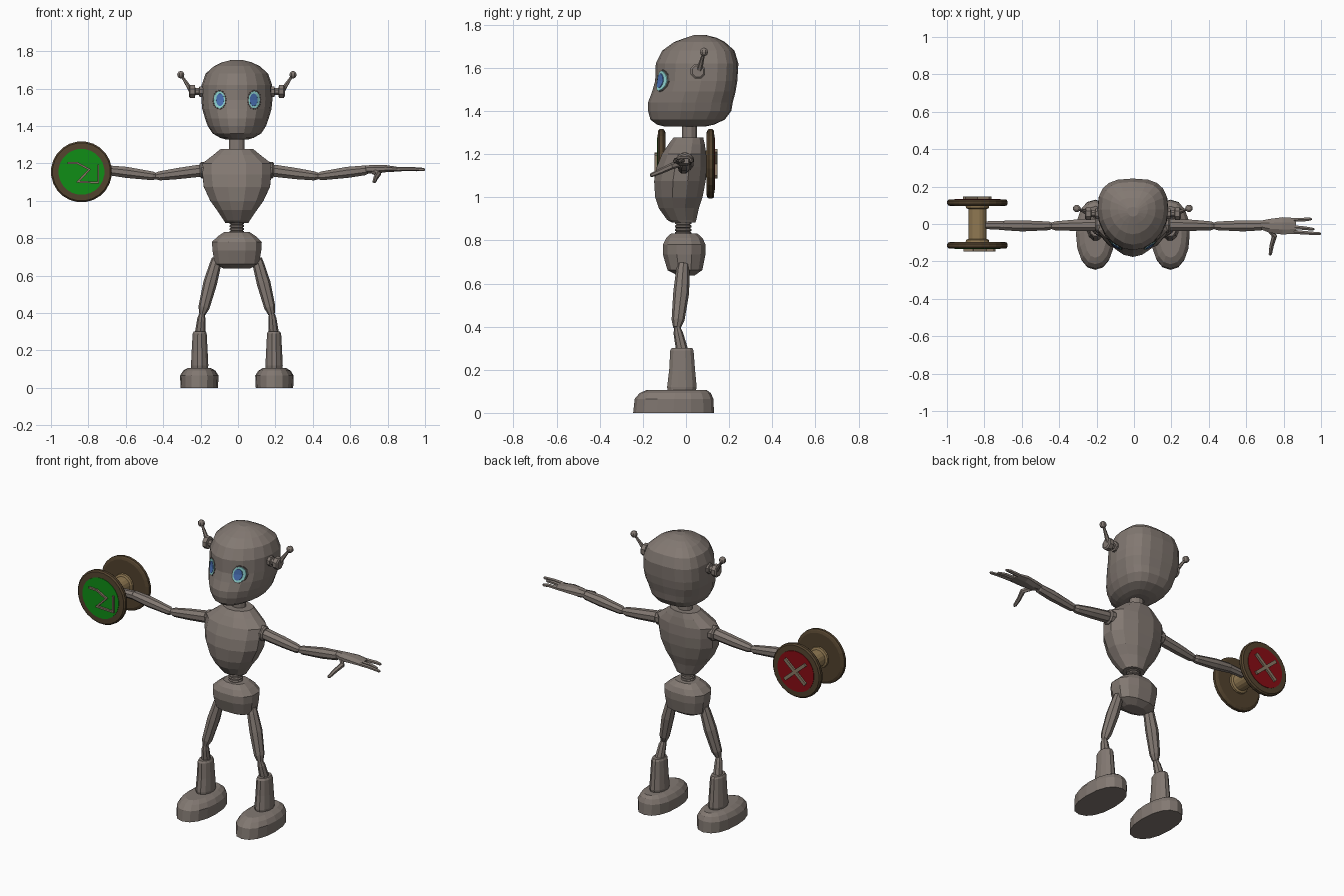
import bpy, bmesh, math
from mathutils import Vector
from mathutils.bvhtree import BVHTree

X0 = -0.006  # body centre line


def material(name, rgb):
    m = bpy.data.materials.new(name)
    m.diffuse_color = (*rgb, 1)
    return m


METAL = material("warm grey metal", (0.225, 0.19, 0.168))
DARK = material("dark eye rim", (0.10, 0.09, 0.085))
CYAN = material("pale cyan", (0.30, 0.72, 0.70))
BLUE = material("iris blue", (0.07, 0.17, 0.48))
BROWN = material("dark wood", (0.085, 0.055, 0.027))
TAN = material("light wood", (0.28, 0.19, 0.085))
GREEN = material("sign green", (0.005, 0.27, 0.008))
RED = material("sign red", (0.25, 0.004, 0.007))
SIGN = material("sign bars", (0.25, 0.19, 0.13))


def make(name, verts, faces, mat):
    bm = bmesh.new()
    vs = [bm.verts.new((v[0] + X0, v[1], v[2])) for v in verts]
    for f in faces:
        bm.faces.new([vs[i] for i in f])
    bmesh.ops.recalc_face_normals(bm, faces=bm.faces)
    me = bpy.data.meshes.new(name)
    bm.to_mesh(me)
    bm.free()
    me.materials.append(mat)
    ob = bpy.data.objects.new(name, me)
    bpy.context.collection.objects.link(ob)
    return ob


def skin(name, rings, mat):
    """Bridge rings of points and cap both ends."""
    n, k = len(rings[0]), len(rings)
    faces = [(i * n + j, i * n + (j + 1) % n, (i + 1) * n + (j + 1) % n, (i + 1) * n + j)
             for i in range(k - 1) for j in range(n)]
    faces += [tuple(range(n)), tuple(range((k - 1) * n, k * n))]
    return make(name, [p for r in rings for p in r], faces, mat)


def power(v, e):
    return math.copysign(abs(v) ** (2 / e), v)


def loft(name, rows, n=16, cx=0, front=2.0, back=2.0, split=0.5, mat=METAL):
    """Stacked sections (z, half width, y front, y back)."""
    rings = []
    for z, hx, y0, y1 in rows:
        ym = y0 + (y1 - y0) * split
        ring = []
        for j in range(n):
            a = 2 * math.pi * (j + 0.5) / n if n < 14 else 2 * math.pi * j / n
            c, s = math.cos(a), math.sin(a)
            e = back if s > 0 else front
            ring.append((cx + hx * power(c, e), ym + (y1 - ym if s > 0 else ym - y0) * power(s, e), z))
        rings.append(ring)
    return skin(name, rings, mat)


def tube(name, pts, n=8, mat=METAL):
    """Tube through (x, y, z, radius[, second radius])."""
    d = (Vector(pts[-1][:3]) - Vector(pts[0][:3])).normalized()
    u = d.cross(Vector((0, 0, 1)))
    u = u.normalized() if u.length > 0.01 else Vector((1, 0, 0))
    v = u.cross(d)
    rings = []
    for p in pts:
        rings.append([Vector(p[:3]) + u * p[3] * math.cos(2 * math.pi * (j + 0.5) / n)
                      + v * p[-1] * math.sin(2 * math.pi * (j + 0.5) / n) for j in range(n)])
    return skin(name, rings, mat)


# Head: squarish at the back, pointed at the face
head = loft("head", [
    (1.328, 0.06, -0.10, 0.09), (1.337, 0.09, -0.135, 0.13), (1.36, 0.13, -0.165, 0.18),
    (1.40, 0.156, -0.176, 0.21), (1.44, 0.17, -0.176, 0.217), (1.49, 0.185, -0.157, 0.23),
    (1.54, 0.19, -0.143, 0.238), (1.62, 0.188, -0.14, 0.243), (1.68, 0.167, -0.11, 0.225),
    (1.72, 0.122, -0.055, 0.18), (1.74, 0.08, 0.0, 0.14), (1.753, 0.03, 0.04, 0.09)],
    n=20, front=1.9, back=2.8, split=0.56)
tree = BVHTree.FromPolygons([v.co.copy() for v in head.data.vertices],
                            [tuple(p.vertices) for p in head.data.polygons])


def eye_plate(name, cx, cz, rx, rz, lift, mat):
    """Oval disc projected onto the face."""
    n, verts, faces = 12, [], []
    for t in (0.01, 0.5, 1.0, 1.03):
        for j in range(n):
            a = 2 * math.pi * j / n
            x, z = cx + t * rx * math.cos(a), cz + t * rz * math.sin(a)
            hit = tree.ray_cast(Vector((x + X0, -1, z)), Vector((0, 1, 0)))[0]
            verts.append((x, hit.y - (lift if t <= 1 else -0.003), z))
    for i in range(3):
        faces += [(i * n + j, i * n + (j + 1) % n, (i + 1) * n + (j + 1) % n, (i + 1) * n + j) for j in range(n)]
    faces.append(tuple(range(n)))
    make(name, verts, faces, mat)


# Neck, torso, waist rings, pelvis
tube("neck", [(0, 0.016, 1.26, 0.043, 0.036), (0, 0.016, 1.35, 0.043, 0.036)], 12)
loft("torso", [
    (0.882, 0.064, -0.065, 0.045), (0.895, 0.072, -0.09, 0.05), (0.95, 0.11, -0.13, 0.063),
    (1.0, 0.147, -0.147, 0.08), (1.075, 0.183, -0.152, 0.095), (1.14, 0.19, -0.14, 0.1),
    (1.20, 0.19, -0.115, 0.097), (1.245, 0.13, -0.085, 0.09), (1.277, 0.09, -0.06, 0.082)],
    n=12, front=2.0, back=2.2)
for i in range(4):
    z = 0.825 + i * 0.016
    tube("waist_ring", [(0, -0.013, z, 0.032), (0, -0.013, z + 0.004, 0.04),
                        (0, -0.013, z + 0.012, 0.04), (0, -0.013, z + 0.016, 0.032)], 12)
loft("pelvis", [
    (0.637, 0.07, -0.04, 0.04), (0.662, 0.122, -0.088, 0.078), (0.735, 0.134, -0.11, 0.093),
    (0.78, 0.137, -0.11, 0.093), (0.81, 0.105, -0.095, 0.08), (0.833, 0.07, -0.07, 0.053)],
    n=12, front=2.5, back=2.5)

for s, side in ((-1, "left"), (1, "right")):
    # Eyes
    eye_plate(side + "_eye_rim", s * 0.093, 1.54, 0.037, 0.052, 0.003, DARK)
    eye_plate(side + "_eye", s * 0.093, 1.54, 0.031, 0.046, 0.006, CYAN)
    eye_plate(side + "_iris", s * 0.090, 1.54, 0.021, 0.034, 0.009, BLUE)
    # Ear knob and antenna
    tube(side + "_ear", [(s * x, 0.055, 1.584, r) for x, r in (
        (0.165, 0.03), (0.2, 0.03), (0.203, 0.02), (0.222, 0.02), (0.225, 0.037),
        (0.25, 0.037), (0.256, 0.028))])
    tube(side + "_antenna", [(s * 0.245, 0.062, 1.59, 0.014), (s * 0.265, 0.07, 1.622, 0.011),
                             (s * 0.298, 0.083, 1.672, 0.006)], 6)
    tube(side + "_antenna_ball", [(s * 0.3, 0.083, 1.674 + 0.02 * math.sin(a), 0.02 * math.cos(a) + 0.0005)
                                  for a in [math.pi * (i / 6 - 0.5) for i in range(7)]])
    # Arm
    tube(side + "_shoulder", [(s * 0.15, -0.005, 1.165, 0.046), (s * 0.19, -0.005, 1.163, 0.044),
                              (s * 0.198, -0.005, 1.163, 0.036)], 10)
    tube(side + "_upper_arm", [(s * 0.18, -0.005, 1.163, 0.03), (s * 0.205, -0.005, 1.16, 0.035),
                               (s * 0.32, -0.007, 1.145, 0.032), (s * 0.415, -0.01, 1.133, 0.026),
                               (s * 0.44, -0.01, 1.131, 0.016)])
    tube(side + "_forearm", [(s * 0.43, -0.01, 1.131, 0.016), (s * 0.45, -0.01, 1.133, 0.025),
                             (s * 0.59, -0.01, 1.152, 0.032), (s * 0.685, -0.008, 1.163, 0.028),
                             (s * 0.70, -0.008, 1.164, 0.02)])
    # Leg
    tube(side + "_thigh", [(s * 0.108, -0.012, 0.69, 0.026), (s * 0.115, -0.015, 0.66, 0.031),
                           (s * 0.143, -0.022, 0.56, 0.037), (s * 0.176, -0.037, 0.43, 0.03),
                           (s * 0.185, -0.042, 0.395, 0.018)])
    tube(side + "_shin", [(s * 0.186, -0.042, 0.40, 0.014), (s * 0.19, -0.036, 0.37, 0.022),
                          (s * 0.197, -0.018, 0.29, 0.028)])
    loft(side + "_boot_cuff", [(0.09, 0.045, -0.085, 0.045), (0.12, 0.048, -0.09, 0.052),
                               (0.20, 0.044, -0.08, 0.044), (0.29, 0.039, -0.075, 0.037),
                               (0.302, 0.033, -0.067, 0.03)], n=12, cx=s * 0.199)
    loft(side + "_foot", [(0.0, 0.1, -0.245, 0.13), (0.065, 0.103, -0.238, 0.127),
                          (0.092, 0.086, -0.215, 0.115), (0.107, 0.06, -0.18, 0.095)],
         cx=s * 0.201, front=2.2, back=2.3)

# Open hand
tube("palm", [(0.685, -0.005, 1.168, 0.025, 0.022), (0.73, -0.01, 1.168, 0.04, 0.026),
              (0.80, -0.01, 1.172, 0.05, 0.02), (0.872, -0.01, 1.168, 0.045, 0.012)])
for y0, y1, tip in ((0.022, 0.026, 0.957), (-0.017, -0.028, 0.97), (-0.042, -0.052, 1.006)):
    tube("finger", [(0.86, y0, 1.169, 0.012), (0.92, (y0 + y1) / 2, 1.171, 0.011),
                    (tip - 0.008, y1, 1.167, 0.009), (tip, y1, 1.167, 0.004)], 6)
tube("thumb", [(0.73, -0.03, 1.155, 0.016), (0.757, -0.065, 1.145, 0.015), (0.742, -0.115, 1.122, 0.013),
               (0.735, -0.16, 1.103, 0.01), (0.734, -0.167, 1.10, 0.004)], 6)

# Spool with two round signs
SX, SZ = -0.831, 1.155
tube("spool_arm_plug", [(-0.69, -0.008, 1.163, 0.026), (-0.80, -0.006, 1.158, 0.022)])
tube("spool_hub", [(SX, y, SZ, r) for y, r in (
    (-0.1, 0.065), (-0.085, 0.062), (-0.08, 0.05), (0.08, 0.05), (0.085, 0.062), (0.1, 0.065))], 16, TAN)
for s, tag, mat in ((-1, "front", GREEN), (1, "back", RED)):
    tube(tag + "_disc", [(SX, s * y, SZ, r) for y, r in (
        (0.095, 0.145), (0.1, 0.158), (0.107, 0.163), (0.122, 0.163), (0.13, 0.155), (0.132, 0.12))], 24, BROWN)
    tube(tag + "_sign_face", [(SX, s * 0.128, SZ, 0.123), (SX, s * 0.1345, SZ, 0.123)], 24, mat)


def bar(name, a, b, s, w=0.007):
    """Raised flat bar on a sign face."""
    a, b = Vector(a), Vector(b)
    d = (b - a).normalized() * w
    q = Vector((-d.y, d.x))
    ring = [a - d + q, a - d - q, b + d - q, b + d + q]
    skin(name, [[(SX + p.x, s * y, SZ + p.y) for p in ring] for y in (0.13, 0.146)], SIGN)


tick = [(-0.07, 0.048), (-0.02, 0.046), (0.043, 0.012), (-0.02, -0.053), (0.09, -0.058), (0.09, 0.035)]
for i in (0, 1, 2, 3, 4):
    bar("tick_bar", tick[i], tick[i + 1], -1, 0.005)
bar("cross_bar", (-0.062, 0.055), (0.062, -0.055), 1, 0.01)
bar("cross_bar", (-0.062, -0.055), (0.062, 0.055), 1, 0.01)
